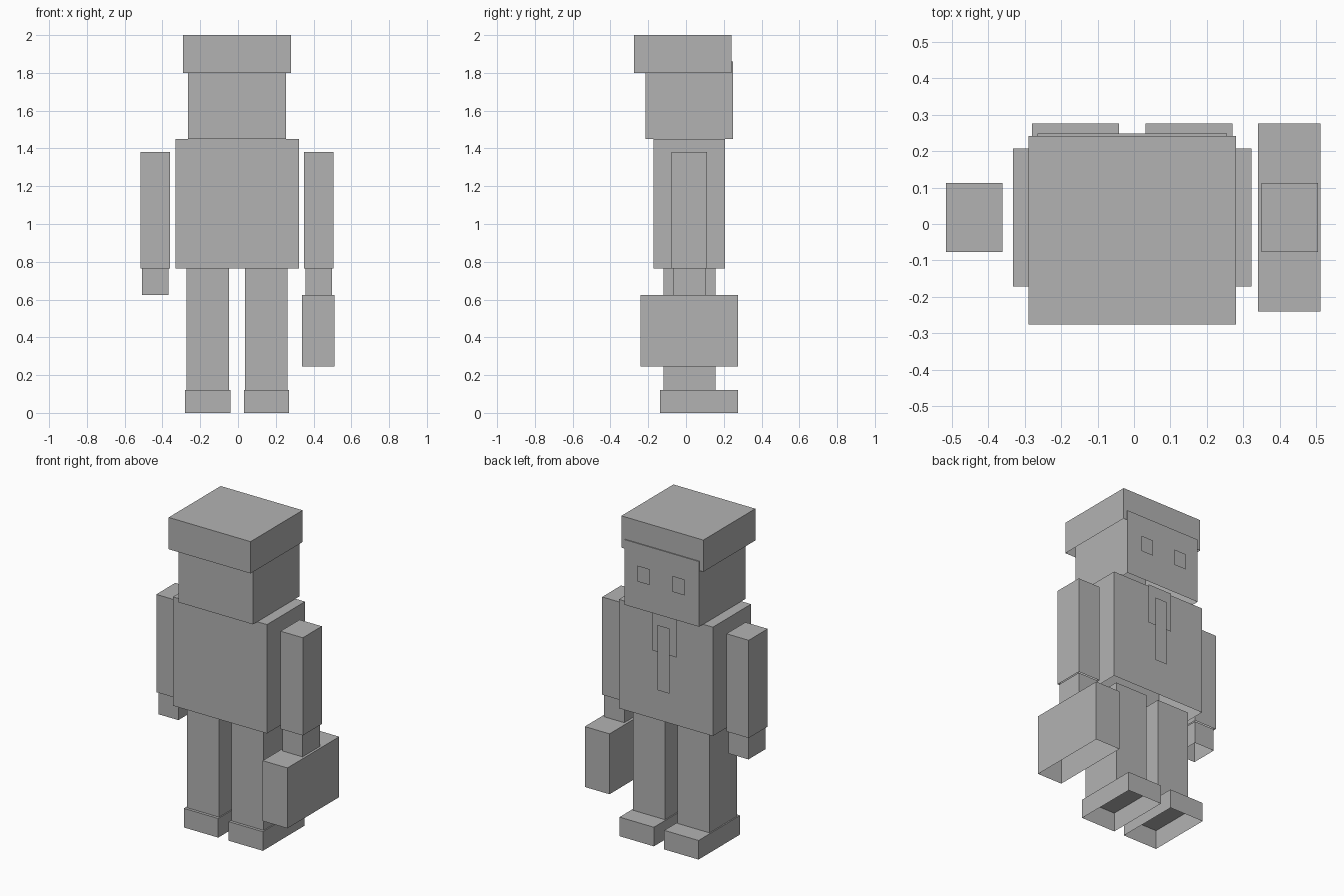
import bpy

if "Cube" in bpy.data.objects:
    bpy.data.objects.remove(bpy.data.objects["Cube"])

# One flat colour for the whole figure
grey = bpy.data.materials.new("plain grey")
grey.diffuse_color = (0.45, 0.45, 0.45, 1)
grey.use_nodes = True
grey.node_tree.nodes["Principled BSDF"].inputs["Base Color"].default_value = grey.diffuse_color


def make(name, verts, faces):
    mesh = bpy.data.meshes.new(name)
    mesh.from_pydata(verts, [], faces)
    mesh.materials.append(grey)
    obj = bpy.data.objects.new(name, mesh)
    bpy.context.collection.objects.link(obj)
    return obj


def box(name, x, y, z):
    """Box shell with an open underside, from (min, max) ranges."""
    verts = [(a, b, c) for c in z for a, b in
             ((x[0], y[0]), (x[1], y[0]), (x[1], y[1]), (x[0], y[1]))]
    faces = [(i, (i + 1) % 4, (i + 1) % 4 + 4, i + 4) for i in range(4)]
    return make(name, verts, faces + [(4, 5, 6, 7)])


def plate(name, x, y, z):
    """Flat decal facing +y."""
    verts = [(x[1], y, z[0]), (x[0], y, z[0]), (x[0], y, z[1]), (x[1], y, z[1])]
    return make(name, verts, [(0, 1, 2, 3)])


MID = -0.005  # the body's mirror line


def sides(x):
    """The same x range on both sides of the mirror line."""
    return (("left", (MID - x[1], MID - x[0])), ("right", (MID + x[0], MID + x[1])))


# Head, hat and torso
box("hat", (-0.29, 0.28), (-0.275, 0.242), (1.8, 2.0))
box("head", (-0.265, 0.255), (-0.215, 0.248), (1.45, 1.86))
box("torso", (-0.332, 0.322), (-0.172, 0.207), (0.765, 1.45))

# Paired limbs: x range from the mirror line, y range, z range
for part, x, y, z in (
    ("arm", (0.355, 0.51), (-0.077, 0.112), (0.765, 1.38)),
    ("hand", (0.362, 0.502), (-0.068, 0.103), (0.625, 0.765)),
    ("leg", (0.043, 0.267), (-0.12, 0.155), (0.12, 0.765)),
    ("shoe", (0.036, 0.275), (-0.138, 0.275), (0.0, 0.12)),
):
    for side, xs in sides(x):
        box(f"{side}_{part}", xs, y, z)

# Case carried in the right hand
box("carry_case", (0.34, 0.512), (-0.24, 0.275), (0.245, 0.625))

# Face and clothing details
for side, xs in sides((0.08, 0.165)):
    plate(f"{side}_eye", xs, 0.256, (1.625, 1.725))
plate("shirt_front", (MID - 0.083, MID + 0.083), 0.222, (1.2, 1.45))
plate("tie", (MID - 0.041, MID + 0.041), 0.232, (0.965, 1.375))
